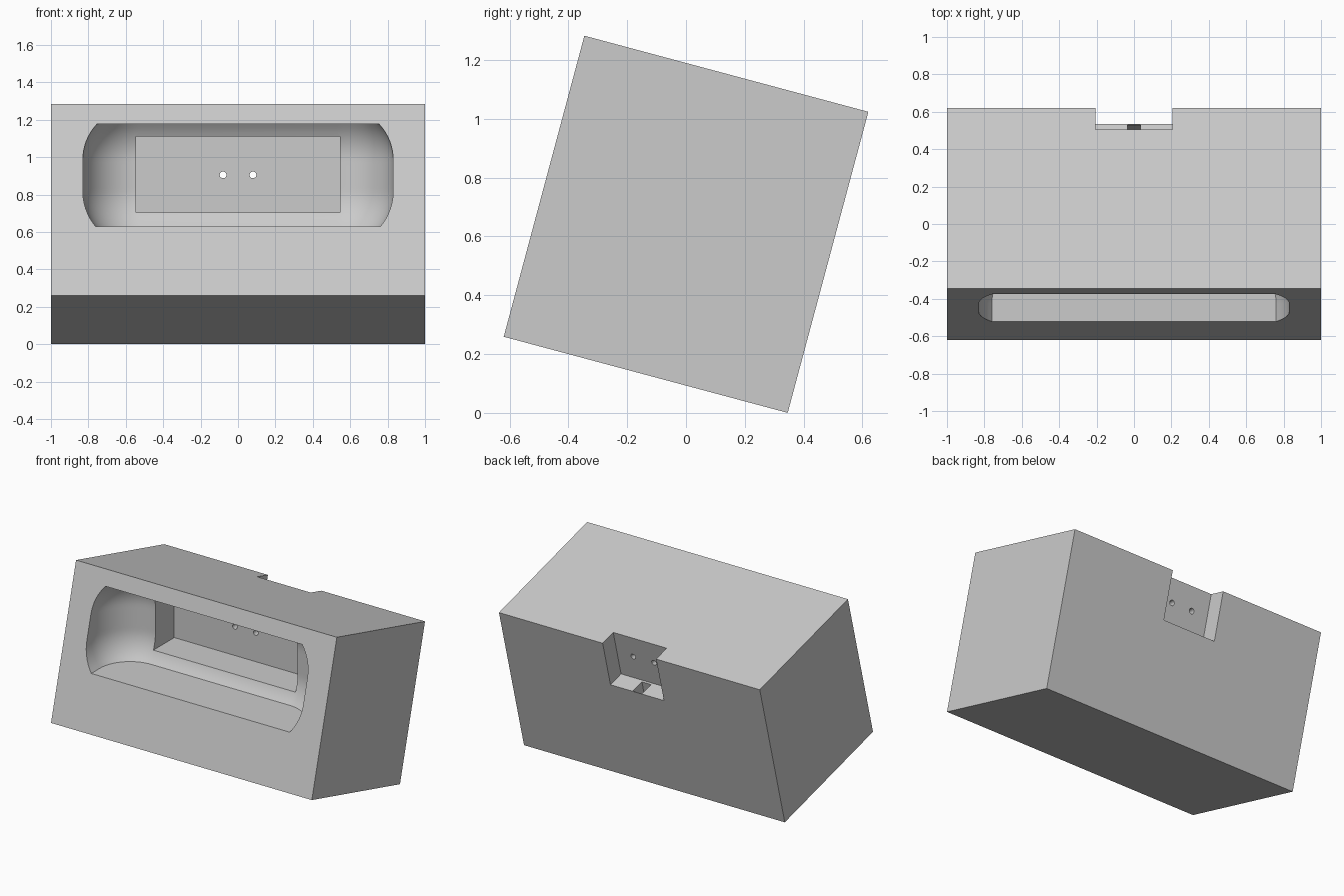
import bpy, bmesh, math
from mathutils import Matrix, Vector

cube = bpy.data.objects.get("Cube")
if cube:
    bpy.data.objects.remove(cube, do_unlink=True)

grey = bpy.data.materials.new("light grey")
grey.use_nodes = True
colour = (0.6, 0.6, 0.6, 1)
grey.diffuse_color = colour
grey.node_tree.nodes["Principled BSDF"].inputs["Base Color"].default_value = colour

# Frame of the leaning block: origin on its lower front edge
tilt = Matrix.Translation((0, -0.62, 0.259)) @ Matrix.Rotation(math.radians(-15), 4, 'X')


def make(name, bm, matrix=Matrix()):
    bm.transform(matrix)
    bmesh.ops.recalc_face_normals(bm, faces=bm.faces)
    mesh = bpy.data.meshes.new(name)
    bm.to_mesh(mesh)
    bm.free()
    mesh.materials.append(grey)
    obj = bpy.data.objects.new(name, mesh)
    bpy.context.collection.objects.link(obj)
    return obj


def box(name, low, high, matrix=Matrix()):
    low, high = Vector(low), Vector(high)
    bm = bmesh.new()
    bmesh.ops.create_cube(bm, size=1, matrix=Matrix.Translation((low + high) / 2)
                          @ Matrix.Diagonal((*(high - low), 1)))
    return make(name, bm, matrix)


def rounded_scoop(layers=24, steps=16):
    # Stacked outlines with rounded back corners; the radius shrinks above and below
    bm = bmesh.new()
    rings = []
    for i in range(layers + 1):
        z = 0.628 + 0.55 * i / layers
        rise = max(0, 0.82 - z, z - 0.985)
        r = math.sqrt(0.3 ** 2 - rise ** 2)
        half = [(0.53 + r, -1.2)]
        for k in range(steps + 1):
            a = math.pi / 2 * k / steps
            half.append((0.53 + r * math.cos(a), -0.425 + r * math.sin(a)))
        outline = half + [(-x, y) for x, y in reversed(half)]
        rings.append([bm.verts.new((x, y, z)) for x, y in outline])
    n = len(rings[0])
    for low, high in zip(rings, rings[1:]):
        for j in range(n):
            k = (j + 1) % n
            bm.faces.new((low[j], low[k], high[k], high[j]))
    bm.faces.new(rings[0])
    bm.faces.new(rings[-1])
    return make("scoop_cutter", bm)


def wire_hole(x):
    bm = bmesh.new()
    bmesh.ops.create_cone(bm, cap_ends=True, segments=24, radius1=0.018, radius2=0.018, depth=0.7)
    return make("hole_cutter", bm, Matrix.Translation((x, 0.31, 0.905))
                @ Matrix.Rotation(math.pi / 2, 4, 'X'))


block = box("housing_block", (-1, 0, 0), (1, 1, 1.06), tilt)
cutters = [
    rounded_scoop(),
    box("pocket_cutter", (-0.545, -0.4, 0.705), (0.545, 0.08, 1.11)),
    box("notch_cutter", (-0.205, 0.88, 0.728), (0.205, 1.2, 1.3), tilt),
    box("slot_cutter", (-0.035, 0.895, 0.44), (0.035, 0.996, 0.9), tilt),
    wire_hole(-0.08),
    wire_hole(0.08),
]

# Carve every opening out of the block
bpy.ops.object.select_all(action='DESELECT')
block.select_set(True)
bpy.context.view_layer.objects.active = block
for cutter in cutters:
    cutter.hide_render = True
    mod = block.modifiers.new("carve", 'BOOLEAN')
    mod.operation = 'DIFFERENCE'
    mod.solver = 'EXACT'
    mod.object = cutter
    bpy.ops.object.modifier_apply(modifier=mod.name)
    bpy.data.objects.remove(cutter, do_unlink=True)
bpy.ops.object.shade_smooth_by_angle(angle=math.radians(25))
